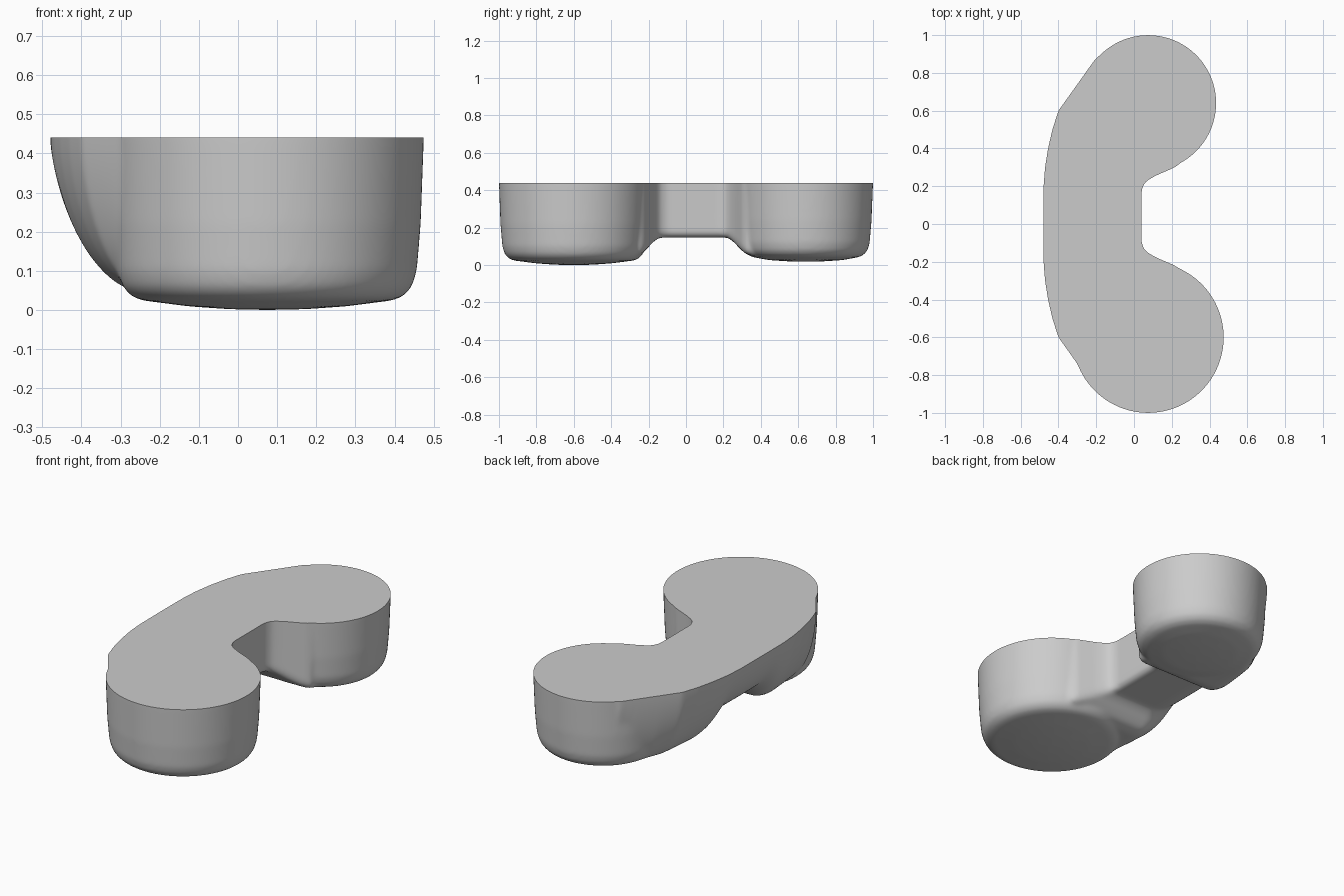
import bpy
import bmesh
import math

cube = bpy.data.objects.get("Cube")
if cube:
    bpy.data.objects.remove(cube)

TOP, OVER = 0.44, 0.52


def lerp(table, t):
    """Piecewise linear lookup in a short profile."""
    for (a, p), (b, q) in zip(table, table[1:]):
        if t <= b:
            return p + (q - p) * max(0, t - a) / (b - a)
    return table[-1][1]


def loft(bm, rings):
    """Skin closed rings and cap both ends."""
    rows = [[bm.verts.new(p) for p in ring] for ring in rings]
    n = len(rows[0])
    for r, s in zip(rows, rows[1:]):
        for i in range(n):
            j = (i + 1) % n
            bm.faces.new((r[i], r[j], s[j], s[i]))
    bm.faces.new(rows[0][::-1])
    bm.faces.new(rows[-1])


def cup(bm, cx, cy, radius, base):
    """Round pod: shallow domed floor, rolled lower edge, slight draft."""
    profile = [(0.01, 0), (0.1, 0.002), (0.2, 0.009), (radius - 0.075, 0.025),
               (radius - 0.05, 0.037), (radius - 0.03, 0.06), (radius - 0.018, 0.1),
               (radius - 0.008, 0.22), (radius, TOP - base), (radius, OVER - base)]
    angles = [math.tau * i / 128 for i in range(128)]
    loft(bm, [[(cx + r * math.cos(a), cy + r * math.sin(a), base + z) for a in angles]
              for r, z in profile])


# Bridge profiles, measured from the middle outward
outer_edge = [(0, -0.48), (0.2, -0.479), (0.3, -0.471), (0.4, -0.455), (0.5, -0.432),
              (0.6, -0.4), (0.88, -0.2)]
outer_foot = [(0, -0.25), (0.6, -0.24), (0.7, -0.21), (0.8, -0.15), (0.88, -0.05)]
inner_edge = [(0, 0.04), (0.14, 0.04), (0.18, 0.057), (0.21, 0.1), (0.24, 0.17),
              (0.27, 0.24), (0.33, 0.25), (0.5, 0.2), (0.9, 0.1)]
underside = [(0, 0.147), (0.18, 0.147), (0.21, 0.13), (0.25, 0.085), (0.28, 0.06),
             (0.33, 0.045), (0.9, 0.05)]


def bridge_slice(y):
    u, v = abs(y), abs(y - 0.04)
    left, foot = lerp(outer_edge, u), lerp(outer_foot, u)
    right, low = lerp(inner_edge, v), lerp(underside, v)
    ring = [(left, y, OVER)]
    for i in range(25):
        t = math.sin(math.pi / 2 * i / 24)
        x = left + (foot - left) * (1 - (1 - t ** 1.8) ** 0.55)
        ring.append((x, y, TOP - (TOP - low) * t))
    roll = 0.035
    for i in range(7):
        a = math.pi / 2 * i / 6
        ring.append((right - roll * (1 - math.sin(a)) - 0.005, y, low + roll * (1 - math.cos(a))))
    ring += [(right, y, TOP), (right, y, OVER)]
    return ring


bm = bmesh.new()
cup(bm, 0.075, -0.6, 0.4, 0.0)
cup(bm, 0.075, 0.64, 0.36, 0.018)
loft(bm, [bridge_slice(-0.88 + 0.02 * i) for i in range(89)])
bmesh.ops.recalc_face_normals(bm, faces=bm.faces)
mesh = bpy.data.meshes.new("twin_pod_body")
bm.to_mesh(mesh)
bm.free()
body = bpy.data.objects.new("twin_pod_body", mesh)
bpy.context.collection.objects.link(body)

# Fuse and soften the joints
remesh = body.modifiers.new("fuse", 'REMESH')
remesh.mode = 'VOXEL'
remesh.voxel_size = 0.011
soften = body.modifiers.new("soften", 'SMOOTH')
soften.factor = 0.5
soften.iterations = 10
graph = bpy.context.evaluated_depsgraph_get()
fused = bpy.data.meshes.new_from_object(body.evaluated_get(graph))
body.modifiers.clear()
body.data = fused

# Slice the flat top and cap it
bm = bmesh.new()
bm.from_mesh(fused)
bmesh.ops.bisect_plane(bm, geom=bm.verts[:] + bm.edges[:] + bm.faces[:], dist=0.0005,
                       plane_co=(0, 0, TOP), plane_no=(0, 0, 1), clear_outer=True)
rim = [e for e in bm.edges if e.is_boundary]
bmesh.ops.holes_fill(bm, edges=rim, sides=0)
bmesh.ops.recalc_face_normals(bm, faces=bm.faces)
bm.to_mesh(fused)
bm.free()

grey = bpy.data.materials.new("plain_grey")
grey.use_nodes = True
colour = (0.6, 0.6, 0.6, 1)
grey.diffuse_color = colour
grey.node_tree.nodes["Principled BSDF"].inputs["Base Color"].default_value = colour
fused.materials.clear()
fused.materials.append(grey)

bpy.ops.object.select_all(action='DESELECT')
body.select_set(True)
bpy.context.view_layer.objects.active = body
bpy.ops.object.shade_smooth_by_angle(angle=math.radians(40))
